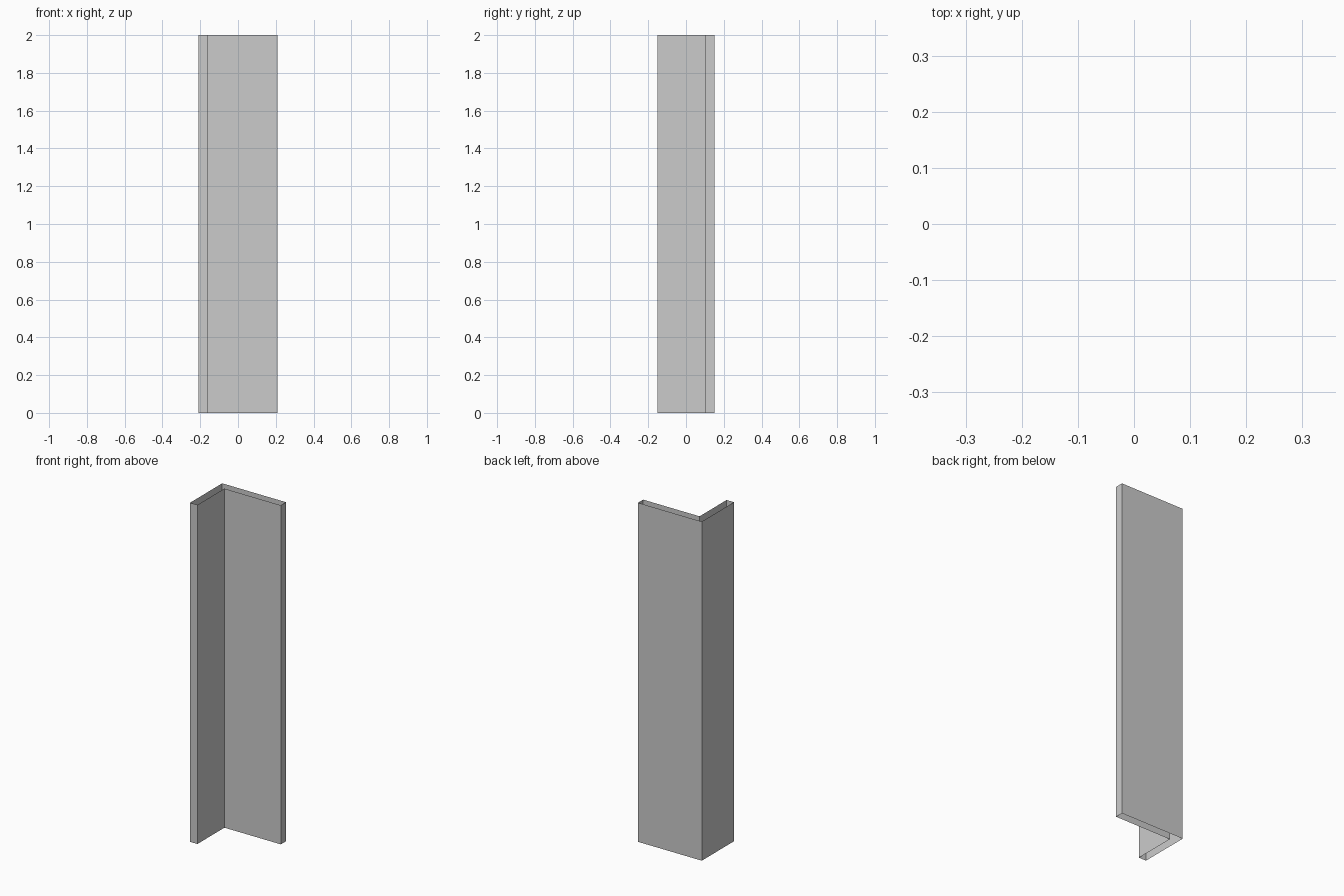
import bpy, bmesh

if "Cube" in bpy.data.objects:
    bpy.data.objects.remove(bpy.data.objects["Cube"])

W, D, T, H = 0.208, 0.15, 0.048, 2.0   # half width, half depth, thickness, height

# L-shaped outline, counter-clockwise seen from above
profile = [(-W, -D), (-W + T, -D), (-W + T, D - T), (W, D - T), (W, D), (-W, D)]

# Angle post: the outline swept upwards as walls, open at both ends
bm = bmesh.new()
low = [bm.verts.new((x, y, 0)) for x, y in profile]
high = [bm.verts.new((x, y, H)) for x, y in profile]
n = len(profile)
for i in range(n):
    j = (i + 1) % n
    bm.faces.new((low[i], low[j], high[j], high[i]))

mesh = bpy.data.meshes.new("angle_post")
bm.to_mesh(mesh)
bm.free()
bpy.context.collection.objects.link(bpy.data.objects.new("angle_post", mesh))
